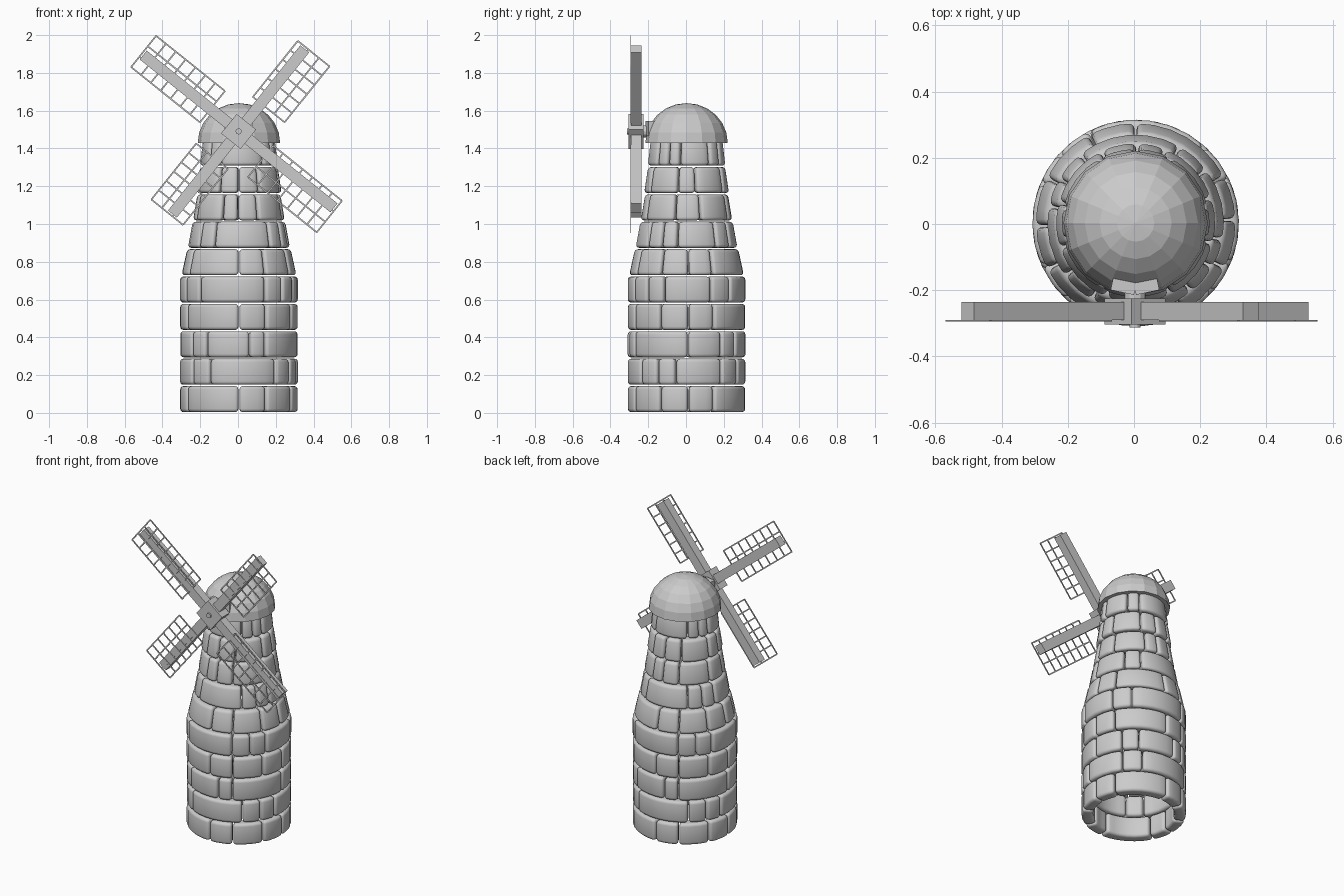
import bpy, bmesh
from math import sin, cos, pi, radians, ceil
from mathutils import Matrix, Vector

if "Cube" in bpy.data.objects:
    bpy.data.objects.remove(bpy.data.objects["Cube"])

CX, CY = 0.005, 0.003           # tower axis
HUB = Vector((0.003, 0, 1.49))  # sail axis


def finish(name, bm):
    bmesh.ops.recalc_face_normals(bm, faces=bm.faces)
    me = bpy.data.meshes.new(name)
    bm.to_mesh(me)
    bm.free()
    ob = bpy.data.objects.new(name, me)
    bpy.context.collection.objects.link(ob)
    return ob


def add_box(bm, lo, hi, mat):
    lo, hi = Vector(lo), Vector(hi)
    size = hi - lo
    bmesh.ops.create_cube(bm, size=1, matrix=mat @ Matrix.Translation((lo + hi) / 2)
                          @ Matrix.Diagonal((*size, 1)))


def add_stone(bm, a0, a1, r0, r1, z0, z1, wall=0.07):
    """Curved block between two angles (degrees, 0 = front, 90 = right)."""
    n = max(2, ceil((a1 - a0) / 12))
    rings = []
    for i in range(n + 1):
        a = radians(a0 + (a1 - a0) * i / n)
        rings.append([bm.verts.new((CX + r * sin(a), CY - r * cos(a), z)) for r, z in
                      ((r0 - wall, z0), (r0, z0), (r1, z1), (r1 - wall, z1))])
    for p, q in zip(rings, rings[1:]):
        for k in range(4):
            bm.faces.new((p[k], p[(k + 1) % 4], q[(k + 1) % 4], q[k]))
    bm.faces.new(rings[0])
    bm.faces.new(rings[-1][::-1])


# Stone courses: bottom radius, top radius, first joint angle, pattern
long_row = (24, 72, 22, 20, 50)
short_row = (29, 37, 30, 27, 65)
rows = [(.312, .312, 0, short_row), (.312, .312, -53, long_row),
        (.312, .312, -34, (46, 17, 66, 36, 20)), (.312, .312, 0, short_row),
        (.312, .312, -65, long_row), (.305, .275, 0, short_row),
        (.270, .245, -53, long_row), (.243, .220, -22, (21, 27, 50, 34, 50)),
        (.226, .205, -28, (28, 30, 50, 26, 50)), (.206, .190, -52, long_row)]
for i, (r0, r1, start, widths) in enumerate(rows):
    bm = bmesh.new()
    z = 0.145 * i
    k = 180 / sum(widths)
    gap = 0.6 * 0.31 / r0
    a = start
    for w in widths * 2:
        add_stone(bm, a + gap, a + w * k - gap, r0, r1, z + .004, z + .142)
        a += w * k
    ob = finish(f"stone_course_{i + 1}", bm)
    bev = ob.modifiers.new("rounded_edges", 'BEVEL')
    bev.width, bev.segments = 0.018, 3
    bev.limit_method, bev.angle_limit = 'ANGLE', radians(40)
    for p in ob.data.polygons:
        p.use_smooth = True

# Domed cap
bm = bmesh.new()
bmesh.ops.create_uvsphere(bm, u_segments=16, v_segments=12, radius=1)
bmesh.ops.delete(bm, geom=[v for v in bm.verts if v.co.z < -.01], context='VERTS')
bmesh.ops.holes_fill(bm, edges=[e for e in bm.edges if e.is_boundary], sides=0)
bmesh.ops.transform(bm, verts=bm.verts, matrix=Matrix.Translation((CX, CY, 1.43))
                    @ Matrix.Diagonal((.218, .218, .21, 1)))
finish("dome", bm)

# Sails: angle, length, lattice edges either side of the spar
sails = [(51.3, .57, -.16, .055), (141.3, .657, -.122, .09),
         (231.3, .57, -.135, .08), (321.3, .657, -.158, .056)]
for i, (ang, length, lo, hi) in enumerate(sails):
    mat = Matrix.Translation(HUB) @ Matrix.Rotation(-radians(ang), 4, 'Y')
    bm = bmesh.new()
    add_box(bm, (0, -.29, -.03), (length - .01, -.236, .03), mat)
    finish(f"sail_spar_{i + 1}", bm)
    bm = bmesh.new()
    start, t, cols = .19, .004, round((length - .19) / .066)
    for j in range(4):
        v = lo + (hi - lo) * j / 3
        add_box(bm, (start, -.294, v - t), (length, -.29, v + t), mat)
    for j in range(cols + 1):
        u = start + (length - start) * j / cols
        add_box(bm, (u - t, -.294, lo), (u + t, -.29, hi), mat)
    finish(f"sail_lattice_{i + 1}", bm)

# Hub block and mounting plate
mat = Matrix.Translation(HUB) @ Matrix.Rotation(-radians(51.3), 4, 'Y')
bm = bmesh.new()
add_box(bm, (-.066, -.304, -.066), (.066, -.225, .066), mat)
finish("hub_block", bm)
bm = bmesh.new()
for s in (-1, 1):
    tilt = Matrix.Translation((HUB.x + s * .036, -.195, 1.505)) @ Matrix.Rotation(s * radians(12), 4, 'Z')
    add_box(bm, (-.036, -.012, -.04), (.036, .03, .04), tilt)
finish("mounting_plate", bm)


# Axle and its end pin
def cylinder(name, r, y0, y1):
    bm = bmesh.new()
    bmesh.ops.create_cone(bm, cap_ends=True, segments=12, radius1=r, radius2=r, depth=y1 - y0,
                          matrix=Matrix.Translation((HUB.x, (y0 + y1) / 2, HUB.z))
                          @ Matrix.Rotation(pi / 2, 4, 'X'))
    finish(name, bm)


cylinder("axle", .032, -.25, -.17)
cylinder("axle_pin", .016, -.312, -.29)
